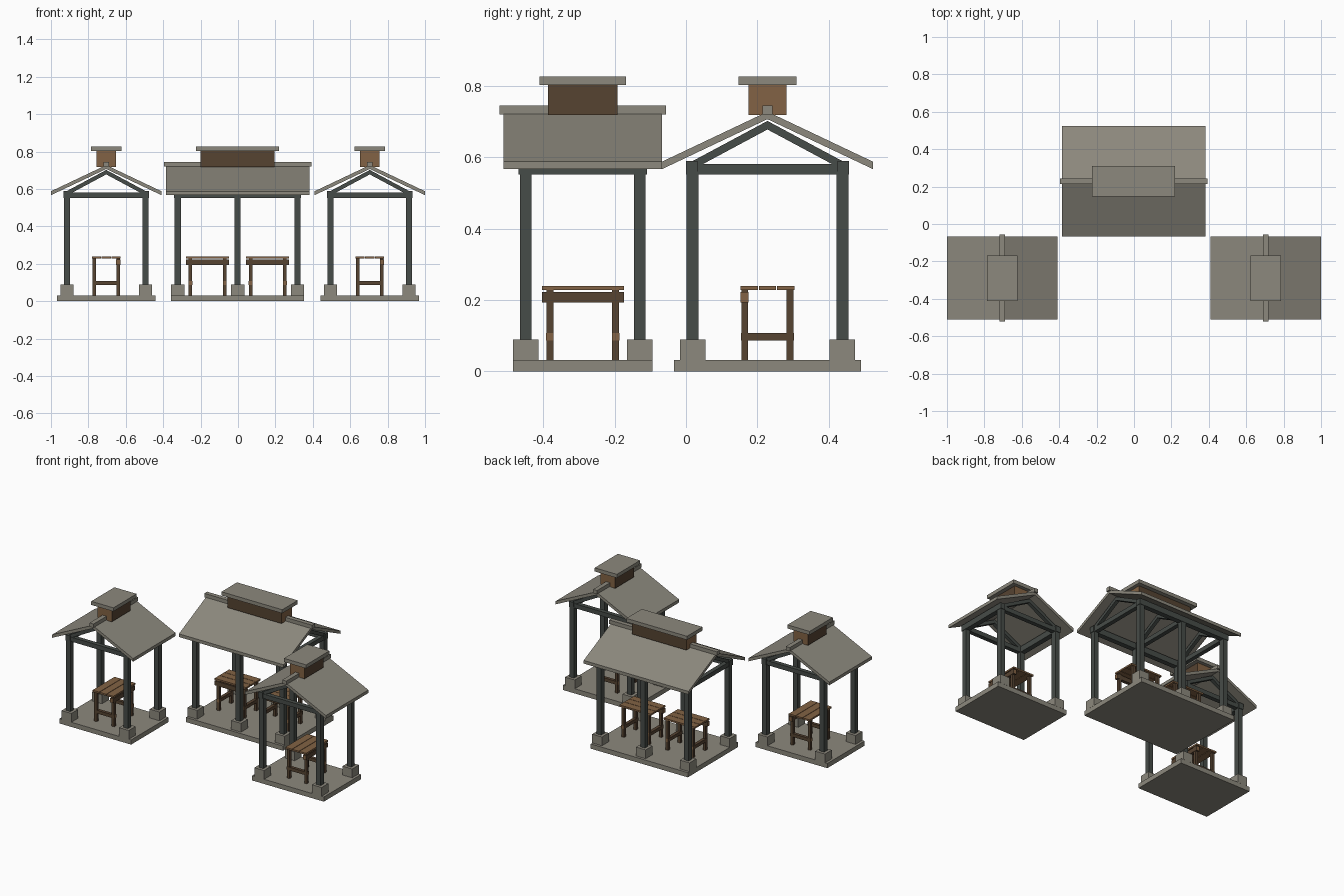
import bpy, math
from mathutils import Matrix, Vector

if "Cube" in bpy.data.objects:
    bpy.data.objects.remove(bpy.data.objects["Cube"])


def mat(name, rgb):
    m = bpy.data.materials.new(name)
    m.diffuse_color = (*rgb, 1)
    m.use_nodes = True
    m.node_tree.nodes["Principled BSDF"].inputs["Base Color"].default_value = m.diffuse_color
    return m


STONE = mat("stone grey", (0.262, 0.248, 0.205))
ROOF = mat("roof grey", (0.262, 0.248, 0.205))
FRAME = mat("dark frame green", (0.062, 0.072, 0.065))
WOOD = mat("light wood", (0.225, 0.124, 0.058))
DARK = mat("dark wood", (0.092, 0.056, 0.031))


def mesh(name, verts, faces, mats, place):
    me = bpy.data.meshes.new(name)
    me.from_pydata([place @ Vector(v) for v in verts], [], faces)
    for m in mats:
        me.materials.append(m)
    ob = bpy.data.objects.new(name, me)
    bpy.context.collection.objects.link(ob)
    return ob


def prism(name, profile, x0, x1, mats, place, end_index=0):
    """Extrude a counter-clockwise (y, z) profile along x; end caps may take another material."""
    n = len(profile)
    verts = [(x0, *p) for p in profile] + [(x1, *p) for p in profile]
    faces = [(i, i + n, (i + 1) % n + n, (i + 1) % n)[::-1] for i in range(n)]
    faces += [tuple(range(n))[::-1], tuple(range(n, 2 * n))]
    ob = mesh(name, verts, faces, mats, place)
    ob.data.polygons[n].material_index = end_index
    ob.data.polygons[n + 1].material_index = end_index
    return ob


def box(name, x, y, z, mats, place, end_index=0):
    return prism(name, [(y[0], z[0]), (y[1], z[0]), (y[1], z[1]), (y[0], z[1])],
                 x[0], x[1], mats, place, end_index)


def around(c, h):
    return (c - h, c + h)


def chevron(name, half, z_eave, z_peak, thick, x0, x1, m, place):
    """Both slopes of a gable with vertical thickness."""
    prof = [(-half, z_eave - thick), (0, z_peak - thick), (half, z_eave - thick),
            (half, z_eave), (0, z_peak), (-half, z_eave)]
    prism(name, prof, x0, x1, [m], place)


def table(cx, place):
    p = place @ Matrix.Translation((cx, 0, 0))
    # slatted top
    for y in (-0.0515, 0, 0.0515):
        box("table_plank", around(0, 0.115), around(y, 0.0243), (0.228, 0.239), [WOOD], p)
    # apron on one long side
    box("table_apron", around(0, 0.115), (-0.0755, -0.0535), (0.193, 0.222), [DARK, WOOD], p, 1)
    for x in (-0.092, 0.092):
        for y in (-0.0635, 0.0635):
            box("table_leg", around(x, 0.0095), around(y, 0.0095), (0.03, 0.228), [DARK], p)
        # cross rail, turned so its caps face along its own length
        turn = p @ Matrix.Translation((x, 0, 0)) @ Matrix.Rotation(math.pi / 2, 4, 'Z')
        box("table_rail", around(0, 0.0745), around(0, 0.0105), (0.086, 0.108), [DARK, WOOD], turn, 1)


def pavilion(place, post_x, base, beam, roof, ridge, cupola, lid, tables):
    # floor slab
    box("floor_slab", around(0, base), around(0, 0.2625), (0, 0.031), [STONE], place)
    for x in post_x:
        for y in (-0.21, 0.21):
            box("footing", around(x, 0.0355), around(y, 0.0355), (0.03, 0.089), [STONE], place)
            box("post", around(x, 0.0165), around(y, 0.0165), (0.089, 0.56), [FRAME], place)
        # truss
        box("tie_beam", around(x, 0.014), around(0, 0.227), (0.552, 0.581), [FRAME], place)
        chevron("rafters", 0.2185, 0.585, 0.702, 0.024, x - 0.012, x + 0.012, FRAME, place)
    for y in (-0.2125, 0.2125):
        box("long_beam", around(0, beam), around(y, 0.0165), (0.552, 0.59), [FRAME], place)
    # roof, ridge cap and raised vent
    chevron("roof", 0.2955, 0.588, 0.728, 0.021, -roof, roof, ROOF, place)
    box("ridge_cap", around(0, ridge), around(0, 0.0145), (0.72, 0.745), [ROOF], place)
    box("roof_vent", around(0, cupola), around(0, 0.053), (0.718, 0.804), [DARK, WOOD], place, 1)
    box("vent_lid", around(0, lid), around(0, 0.081), (0.803, 0.827), [ROOF], place)
    for cx in tables:
        table(cx, place)


# long rear pavilion
pavilion(Matrix.Translation((-0.002, 0.2285, 0)), (-0.32, 0, 0.32), 0.355, 0.34,
         0.383, 0.394, 0.198, 0.222, (-0.161, 0.161))
# two small front pavilions, turned a quarter
for cx in (-0.7045, 0.7045):
    place = Matrix.Translation((cx, -0.2895, 0)) @ Matrix.Rotation(math.pi / 2, 4, 'Z')
    pavilion(place, (-0.16, 0.16), 0.195, 0.18, 0.222, 0.233, 0.098, 0.121, (0,))
